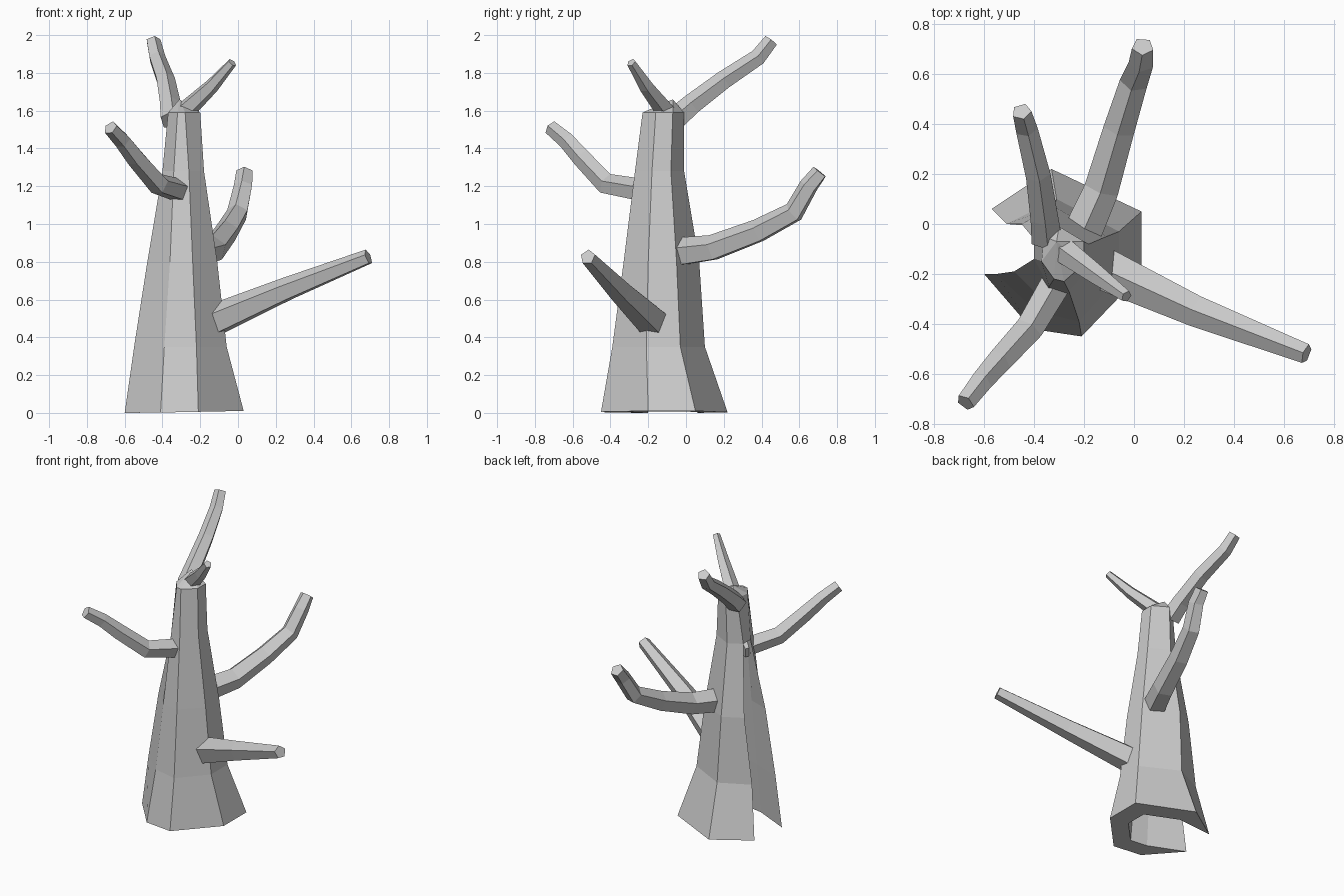
import bpy, bmesh, math
from mathutils import Vector

if "Cube" in bpy.data.objects:
    bpy.data.objects.remove(bpy.data.objects["Cube"])


def finish(name, bm):
    bmesh.ops.recalc_face_normals(bm, faces=bm.faces)
    mesh = bpy.data.meshes.new(name)
    bm.to_mesh(mesh)
    bm.free()
    obj = bpy.data.objects.new(name, mesh)
    bpy.context.collection.objects.link(obj)
    return obj


def branch(name, path, r0, r1, sides=5, turn=0.3):
    """Faceted tapering limb along a path."""
    bm = bmesh.new()
    pts = [Vector(p) for p in path]
    last = len(pts) - 1
    rings = []
    for i, p in enumerate(pts):
        d = (pts[min(i + 1, last)] - pts[max(i - 1, 0)]).normalized()
        u = d.cross(Vector((0, 0, 1))).normalized()
        v = u.cross(d)
        r = r0 + (r1 - r0) * i / last
        angles = [turn + 2 * math.pi * k / sides for k in range(sides)]
        rings.append([bm.verts.new(p + r * (u * math.cos(a) + v * math.sin(a))) for a in angles])
    for a, b in zip(rings, rings[1:]):
        for k in range(sides):
            n = (k + 1) % sides
            bm.faces.new((a[k], a[n], b[n], b[k]))
    bm.faces.new(rings[0])
    bm.faces.new(rings[-1])
    return finish(name, bm)


# Hollow trunk: seven-point C-shaped sections, open on the left side
levels = [
    (0.01, [(-.57, .06), (-.33, .22), (.03, .05), (.03, -.2), (-.21, -.45), (-.41, -.42), (-.6, -.2)]),
    (0.35, [(-.51, .0), (-.31, .1), (-.06, -.03), (-.06, -.21), (-.22, -.39), (-.39, -.35), (-.55, -.2)]),
    (0.80, [(-.45, .0), (-.32, .07), (-.11, -.05), (-.11, -.2), (-.24, -.33), (-.36, -.31), (-.48, -.19)]),
    (1.28, [(-.4, -.06), (-.31, -.01), (-.18, -.08), (-.18, -.18), (-.26, -.27), (-.34, -.25), (-.4, -.14)]),
    (1.59, [(-.36, -.05), (-.3, -.01), (-.2, -.07), (-.2, -.16), (-.28, -.23), (-.32, -.22), (-.37, -.15)]),
]
bm = bmesh.new()
outer, inner = [], []
for i, (z, pts) in enumerate(levels):
    # the foot is slightly uneven
    ring = [bm.verts.new((x, y, z + (0.02 * x if i == 0 else 0))) for x, y in pts]
    outer.append(ring)
    if i < 4:
        c = sum((v.co for v in ring), Vector()) / 7
        mid = [bm.verts.new(v.co.lerp(c, 0.4)) for v in ring[1:6]]
        inner.append([ring[0]] + mid + [ring[6]])
for rings in (outer, inner):
    for a, b in zip(rings, rings[1:]):
        for k in range(6):
            bm.faces.new((a[k], a[k + 1], b[k + 1], b[k]))
# wall ends, closed upper part and pointed broken top
for o, n in ((outer[0], inner[0]),):
    bm.faces.new((o[0], o[1], n[1]))
    for k in range(1, 5):
        bm.faces.new((o[k], o[k + 1], n[k + 1], n[k]))
    bm.faces.new((o[5], o[6], n[5]))
bm.faces.new((outer[3][6], outer[3][0], outer[4][0], outer[4][6]))
bm.faces.new(inner[3])
peak = bm.verts.new((-.31, -.07, 1.66))
for k in range(7):
    bm.faces.new((outer[4][k], outer[4][(k + 1) % 7], peak))
for v in bm.verts:
    v.co.z = max(v.co.z, 0)
finish("hollow_trunk", bm)

# Bare limbs
branch("front_right_branch", [(-.12, -.18, .49), (.25, -.35, .65), (.69, -.52, .825)], .09, .042)
branch("back_right_branch", [(-.2, -.02, .85), (-.13, .14, .87), (-.06, .38, .96),
                             (0, .57, 1.06), (.03, .65, 1.2), (.035, .71, 1.275)], .08, .045)
branch("front_left_branch", [(-.29, -.2, 1.17), (-.42, -.42, 1.21), (-.54, -.55, 1.35),
                             (-.61, -.63, 1.44), (-.675, -.715, 1.51)], .065, .04)
branch("upper_back_branch", [(-.35, -.06, 1.55), (-.36, .03, 1.63), (-.385, .2, 1.76),
                             (-.43, .38, 1.88), (-.45, .45, 1.97)], .065, .04)
branch("upper_front_branch", [(-.29, -.1, 1.59), (-.14, -.21, 1.73), (-.03, -.29, 1.855)], .055, .025)
